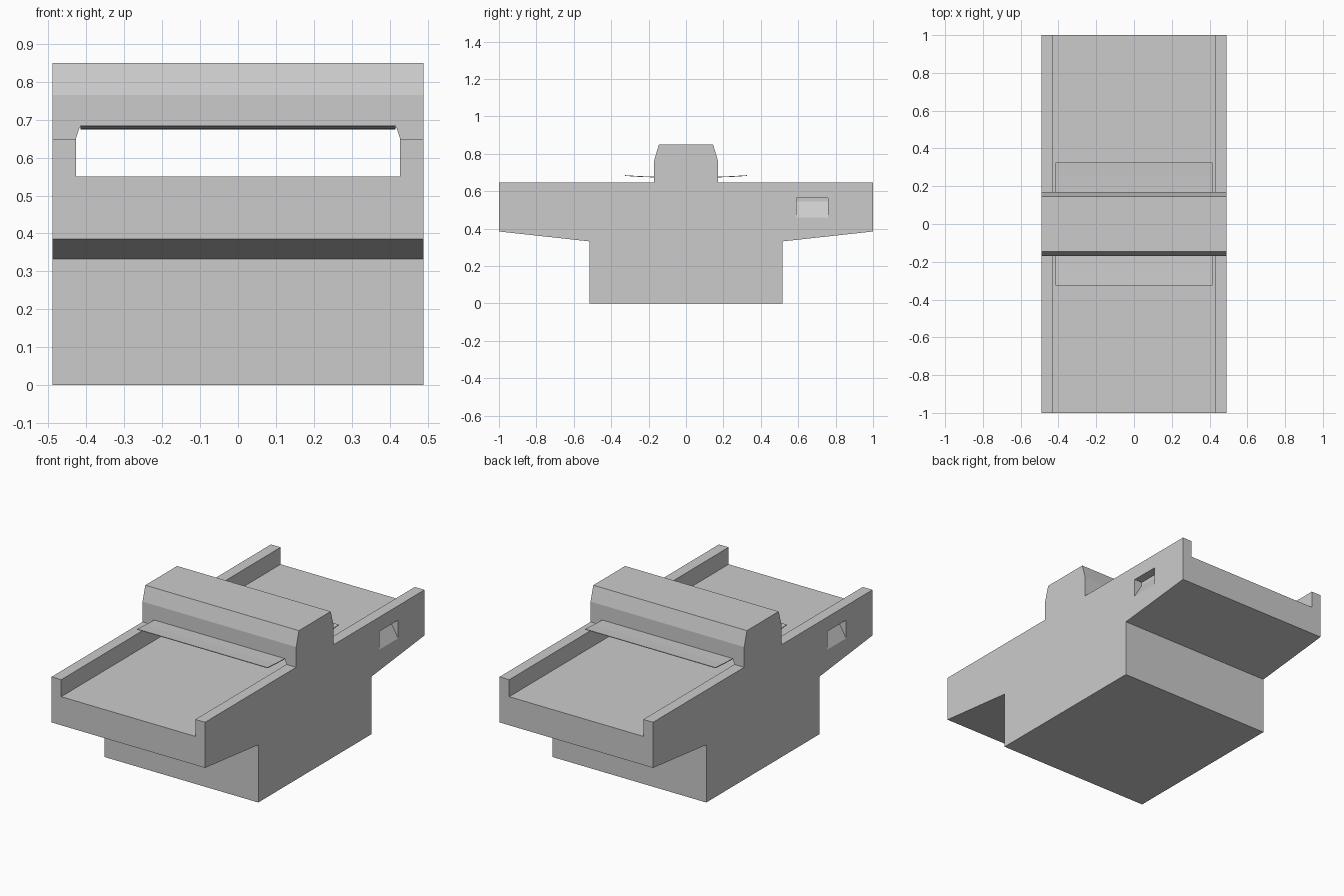
import bpy, bmesh
from mathutils import Matrix

if "Cube" in bpy.data.objects:
    bpy.data.objects.remove(bpy.data.objects["Cube"])


def prism(name, profile, axis, a, b):
    """Extrude a closed 2D profile along axis: 'x' uses (y, z), 'y' uses (x, z)."""
    bm = bmesh.new()
    if axis == 'x':
        pts = [(a, u, v) for u, v in profile]
        step = (b - a, 0, 0)
    else:
        pts = [(u, a, v) for u, v in profile]
        step = (0, b - a, 0)
    face = bm.faces.new([bm.verts.new(p) for p in pts])
    ext = bmesh.ops.extrude_face_region(bm, geom=[face])
    verts = [g for g in ext['geom'] if isinstance(g, bmesh.types.BMVert)]
    bmesh.ops.translate(bm, verts=verts, vec=step)
    bmesh.ops.recalc_face_normals(bm, faces=bm.faces)
    mesh = bpy.data.meshes.new(name)
    bm.to_mesh(mesh)
    bm.free()
    obj = bpy.data.objects.new(name, mesh)
    bpy.context.collection.objects.link(obj)
    return obj


def half_turn(obj):
    """Rotate the mesh 180 degrees about z."""
    obj.data.transform(Matrix.Rotation(3.14159265, 4, 'Z'))
    return obj


def cut(target, cutter):
    cutter.hide_render = True
    mod = target.modifiers.new(cutter.name, 'BOOLEAN')
    mod.operation = 'DIFFERENCE'
    mod.solver = 'EXACT'
    mod.object = cutter
    bpy.context.view_layer.objects.active = target
    bpy.ops.object.modifier_apply(modifier=mod.name)
    bpy.data.objects.remove(cutter)


W = 0.49

# Body: base, overhanging conveyor beds and central tunnel housing in one profile
half = [(0.515, 0), (0.515, 0.332), (1, 0.385), (1, 0.648),
        (0.17, 0.648), (0.17, 0.765), (0.145, 0.85)]
body = prism("scanner_body", half + [(-y, z) for y, z in reversed(half)], 'x', -W, W)

# Conveyor trough running right through the tunnel
side = [(0.428, 0.55), (0.428, 0.649), (0.418, 0.679)]
cut(body, prism("trough_cutter", side + [(-x, z) for x, z in reversed(side)], 'y', -1.1, 1.1))

# Control recess with sloped panel, one on each side at opposite ends
recess = [(W, 0.46), (W - 0.05, 0.545), (W - 0.05, 0.565), (W + 0.05, 0.565), (W + 0.05, 0.46)]
cut(body, prism("recess_cutter_right", recess, 'y', 0.59, 0.76))
cut(body, half_turn(prism("recess_cutter_left", recess, 'y', 0.59, 0.76)))

# Thin tunnel flaps, curving slightly upward away from the housing
flap = [(-0.165, 0.674), (-0.25, 0.677), (-0.325, 0.682),
        (-0.325, 0.686), (-0.25, 0.681), (-0.165, 0.678)]
prism("front_flap", flap, 'x', -0.416, 0.416)
half_turn(prism("back_flap", flap, 'x', -0.416, 0.416))
